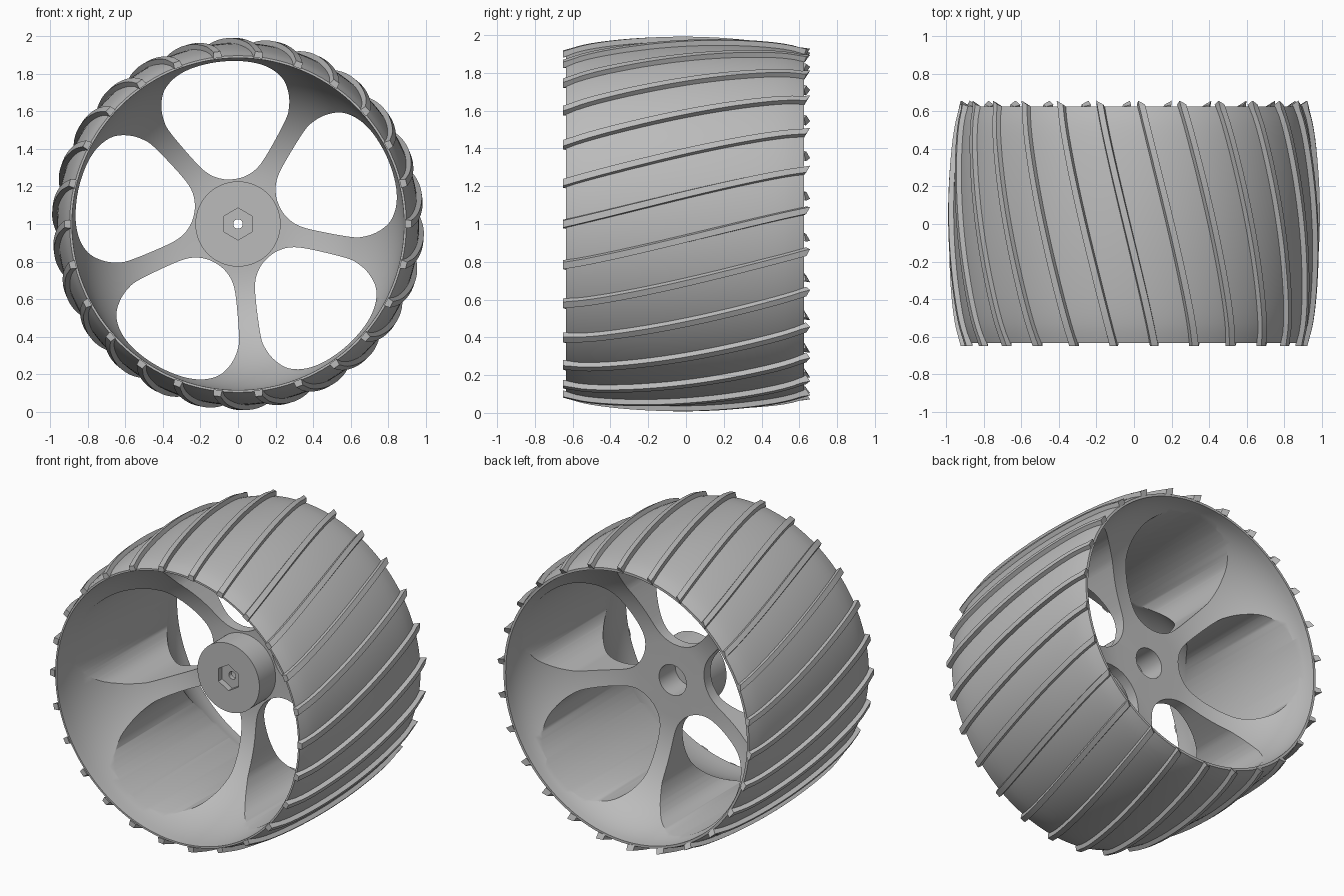
import bpy, bmesh, math

if "Cube" in bpy.data.objects:
    bpy.data.objects.remove(bpy.data.objects["Cube"], do_unlink=True)

TAU = 2 * math.pi
AXLE_Z = 1.0
FRONT, BACK = -0.635, 0.625

grey = bpy.data.materials.new("plain grey")
grey.use_nodes = True
grey.diffuse_color = (0.5, 0.5, 0.5, 1)
grey.node_tree.nodes["Principled BSDF"].inputs["Base Color"].default_value = (0.5, 0.5, 0.5, 1)


def polar(r, a, y):
    return (r * math.cos(a), y, AXLE_Z + r * math.sin(a))


def finish(bm, name):
    bmesh.ops.recalc_face_normals(bm, faces=bm.faces)
    mesh = bpy.data.meshes.new(name)
    bm.to_mesh(mesh)
    bm.free()
    mesh.materials.append(grey)
    ob = bpy.data.objects.new(name, mesh)
    bpy.context.collection.objects.link(ob)
    return ob


def activate(ob):
    bpy.ops.object.select_all(action="DESELECT")
    ob.select_set(True)
    bpy.context.view_layer.objects.active = ob


def bridge(bm, rings, closed):
    """Join successive rings of vertices with quads."""
    n = len(rings[0])
    pairs = list(zip(rings, rings[1:])) + ([(rings[-1], rings[0])] if closed else [])
    for a, b in pairs:
        for i in range(n):
            j = (i + 1) % n
            bm.faces.new((a[i], a[j], b[j], b[i]))


def prism(bm, outline, y0, y1):
    """Extrude an outline of (x, z) points along y."""
    rings = [[bm.verts.new((x, y, z)) for x, z in outline] for y in (y0, y1)]
    bridge(bm, rings, False)
    for ring in rings:
        bm.faces.new(ring)


def smooth_loop(pts, steps):
    """Closed Catmull-Rom curve through the points."""
    out, n = [], len(pts)
    for i in range(n):
        p, q, r, s = (pts[(i + k - 1) % n] for k in range(4))
        for k in range(steps):
            t = k / steps
            out.append(tuple(0.5 * (2 * b + (c - a) * t + (2 * a - 5 * b + 4 * c - d) * t**2
                                    + (3 * b - a - 3 * c + d) * t**3)
                             for a, b, c, d in zip(p, q, r, s)))
    return out


def tread_radius(y):
    t = abs(y) / 0.635
    return 0.965 - 0.05 * t**2 - 0.018 * t**10


def dish(web_y, rim_y, steps=20):
    """Quarter-ellipse bowl from the flat web out to the rim edge."""
    r0, r1 = 0.25, 0.885
    return [(r0 + (r1 - r0) * math.sin(t), rim_y + (web_y - rim_y) * math.cos(t))
            for t in (math.pi / 2 * i / steps for i in range(steps + 1))]


# Wheel body: hub, dished web and barrel-shaped rim revolved about the axle
tread = [(tread_radius(y), y) for y in
         (FRONT + (BACK - FRONT) * i / 24 for i in range(25))]
profile = ([(0.025, -0.1), (0.227, -0.1), (0.227, 0.07)]
           + dish(0.07, FRONT) + tread + dish(0.14, BACK)[::-1]
           + [(0.1, 0.14), (0.1, -0.03), (0.025, -0.03)])
bm = bmesh.new()
SEG = 144
bridge(bm, [[bm.verts.new(polar(r, TAU * i / SEG, y)) for r, y in profile]
            for i in range(SEG)], True)
wheel = finish(bm, "wheel_body")

# Cutter: five egg-shaped openings and the hexagonal hub socket
half = [(0.248, 0.06), (0.28, 0.125), (0.35, 0.19), (0.517, 0.305), (0.59, 0.335),
        (0.67, 0.34), (0.75, 0.315), (0.815, 0.245), (0.855, 0.14)]
egg = smooth_loop([(0.24, 0)] + half + [(0.87, 0)]
                  + [(u, -v) for u, v in reversed(half)], 5)
bm = bmesh.new()
for k in range(5):
    a = math.radians(24 + 72 * k)
    c, s = math.cos(a), math.sin(a)
    prism(bm, [(u * c - v * s, AXLE_Z + u * s + v * c) for u, v in egg], -1, 1)
hexagon = [polar(0.085, TAU * (i + 0.5) / 6, 0) for i in range(6)]
prism(bm, [(x, z) for x, _, z in hexagon], -0.2, -0.06)
cutter = finish(bm, "opening_cutter")
cutter.hide_render = True

activate(wheel)
cut = wheel.modifiers.new("openings", "BOOLEAN")
cut.object = cutter
cut.operation = "DIFFERENCE"
cut.solver = "EXACT"
bpy.ops.object.modifier_apply(modifier=cut.name)
bpy.data.objects.remove(cutter, do_unlink=True)
bpy.ops.object.shade_smooth_by_angle(angle=math.radians(30))

# Tread ribs: slanted bars wrapped around the rim
RIBS, STEPS = 26, 28
TWIST = math.radians(18.3)
# (tangential offset, height above tread, extra reach at the back end)
section = [(-0.023, -0.006, 0.0), (-0.018, 0.027, 0.012),
           (0.018, 0.027, 0.032), (0.023, -0.006, 0.01)]
bm = bmesh.new()
for k in range(RIBS):
    rings = []
    for i in range(STEPS + 1):
        t = i / STEPS
        ring = []
        for off, height, reach in section:
            y = -0.65 + (BACK + reach + 0.65) * t
            r = tread_radius(max(FRONT, min(BACK, y)))
            a = TAU * k / RIBS + TWIST * t + off / r
            ring.append(bm.verts.new(polar(r + height, a, y)))
        rings.append(ring)
    bridge(bm, rings, False)
    bm.faces.new(rings[0])
    bm.faces.new(rings[-1])
ribs = finish(bm, "tread_ribs")
activate(ribs)
bpy.ops.object.shade_smooth_by_angle(angle=math.radians(30))
